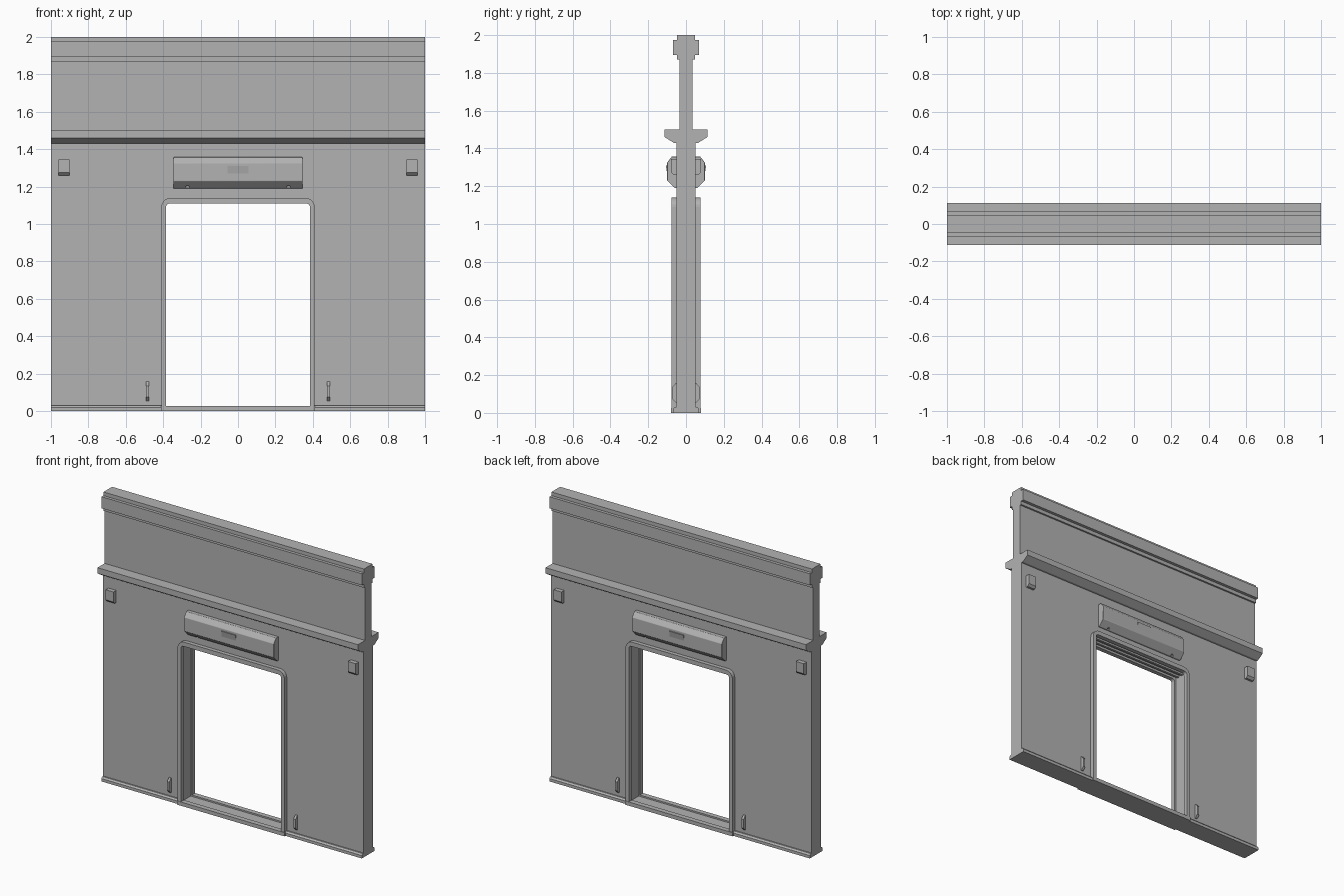
import bpy, bmesh, math
from mathutils import Vector

cube = bpy.data.objects.get("Cube")
if cube:
    bpy.data.objects.remove(cube, do_unlink=True)

grey = bpy.data.materials.new("wall grey")
grey.use_nodes = True
COLOUR = (0.45, 0.45, 0.45, 1)
grey.diffuse_color = COLOUR
grey.node_tree.nodes["Principled BSDF"].inputs["Base Color"].default_value = COLOUR


def extrude(name, points, offset):
    """Solid made by moving a closed 3D outline along an offset."""
    bm = bmesh.new()
    face = bm.faces.new([bm.verts.new(p) for p in points])
    res = bmesh.ops.extrude_face_region(bm, geom=[face])
    verts = [v for v in res["geom"] if isinstance(v, bmesh.types.BMVert)]
    bmesh.ops.translate(bm, verts=verts, vec=Vector(offset))
    bmesh.ops.recalc_face_normals(bm, faces=bm.faces)
    mesh = bpy.data.meshes.new(name)
    bm.to_mesh(mesh)
    bm.free()
    mesh.materials.append(grey)
    ob = bpy.data.objects.new(name, mesh)
    bpy.context.collection.objects.link(ob)
    return ob


def along_x(name, profile, x0, x1):
    return extrude(name, [(x0, y, z) for y, z in profile], (x1 - x0, 0, 0))


def box(name, x0, x1, y0, y1, z0, z1):
    return along_x(name, [(y0, z0), (y1, z0), (y1, z1), (y0, z1)], x0, x1)


def both_sides(half):
    """Close a half profile with its mirror across y = 0."""
    return half + [(-y, z) for y, z in reversed(half)]


def cut(target, cutter):
    mod = target.modifiers.new("cut", "BOOLEAN")
    mod.operation, mod.solver, mod.object = "DIFFERENCE", "EXACT", cutter
    bpy.context.view_layer.update()
    deps = bpy.context.evaluated_depsgraph_get()
    mesh = bpy.data.meshes.new_from_object(target.evaluated_get(deps))
    target.modifiers.clear()
    target.data = mesh
    bpy.data.objects.remove(cutter, do_unlink=True)


def bevel(ob, width, segments):
    mod = ob.modifiers.new("soft edges", "BEVEL")
    mod.width, mod.segments, mod.limit_method = width, segments, "ANGLE"
    mod.angle_limit = math.radians(25)


def arch(w, top, r, base, n=6):
    """Door outline from lower right, over rounded corners, to lower left."""
    right = [(w, base)]
    for i in range(n + 1):
        a = math.pi / 2 * i / n
        right.append((w - r + r * math.cos(a), top - r + r * math.sin(a)))
    return right + [(-x, z) for x, z in reversed(right)]


# Wall, skirting, ledge and cornice share one profile
wall = along_x("wall", both_sides([
    (0.07, 0), (0.07, 0.02), (0.06, 0.03), (0.05, 0.03),
    (0.05, 1.43), (0.065, 1.43), (0.113, 1.46), (0.113, 1.5), (0.035, 1.5),
    (0.035, 1.87), (0.047, 1.87), (0.047, 1.895), (0.068, 1.895),
    (0.068, 1.975), (0.047, 1.975), (0.047, 2.0)]), -1, 1)
cut(wall, box("door_cutter", -0.395, 0.395, -0.2, 0.2, -0.1, 1.125))

# Threshold with a sunken track
along_x("threshold", both_sides([
    (0.08, 0), (0.08, 0.026), (0.045, 0.026), (0.045, 0.016)]), -0.413, 0.413)

# Track rails under the lintel
for y in (-0.02, 0.02):
    box("lintel_rail", -0.395, 0.395, y - 0.008, y + 0.008, 1.112, 1.125)

for side, label in ((-1, "front"), (1, "back")):
    # Rounded door surround
    outline = arch(0.41, 1.14, 0.05, 0.02) + arch(0.385, 1.11, 0.02, 0.02)[::-1]
    extrude(label + "_door_surround",
            [(x, side * 0.077, z) for x, z in outline], (0, -side * 0.03, 0))

    # Rounded housing above the door
    housing = along_x(label + "_door_housing", [
        (side * y, z) for y, z in ((0.045, 1.19), (0.06, 1.19), (0.1, 1.23),
                                   (0.1, 1.325), (0.075, 1.357), (0.045, 1.357))],
        -0.345, 0.345)
    for x in (-0.27, 0.27):
        cut(housing, box("notch_cutter", x - 0.008, x + 0.008,
                         side * 0.055, side * 0.12, 1.18, 1.203))
    bevel(housing, 0.012, 3)

    # Sensor wedge in the middle of the housing
    along_x(label + "_sensor", [(side * y, z) for y, z in (
        (0.095, 1.27), (0.1, 1.27), (0.107, 1.31), (0.095, 1.31))], -0.055, 0.055)

    for x, hand in ((-1, "right"), (1, "left")):
        # Small wall box with a sloping underside
        along_x(f"{label}_{hand}_wall_box", [(side * y, z) for y, z in (
            (0.045, 1.26), (0.065, 1.26), (0.08, 1.275),
            (0.08, 1.345), (0.045, 1.345))], x * 0.9, x * 0.96)
        # Low grip beside the door
        along_x(f"{label}_{hand}_grip", [(side * y, z) for y, z in (
            (0.045, 0.055), (0.055, 0.055), (0.073, 0.075),
            (0.073, 0.135), (0.055, 0.157), (0.045, 0.157))], x * 0.477, x * 0.493)

# Smooth only the housings
bpy.ops.object.select_all(action="DESELECT")
for ob in bpy.data.objects:
    if ob.name.endswith("door_housing"):
        ob.select_set(True)
        bpy.context.view_layer.objects.active = ob
bpy.ops.object.shade_smooth_by_angle(angle=math.radians(35))
